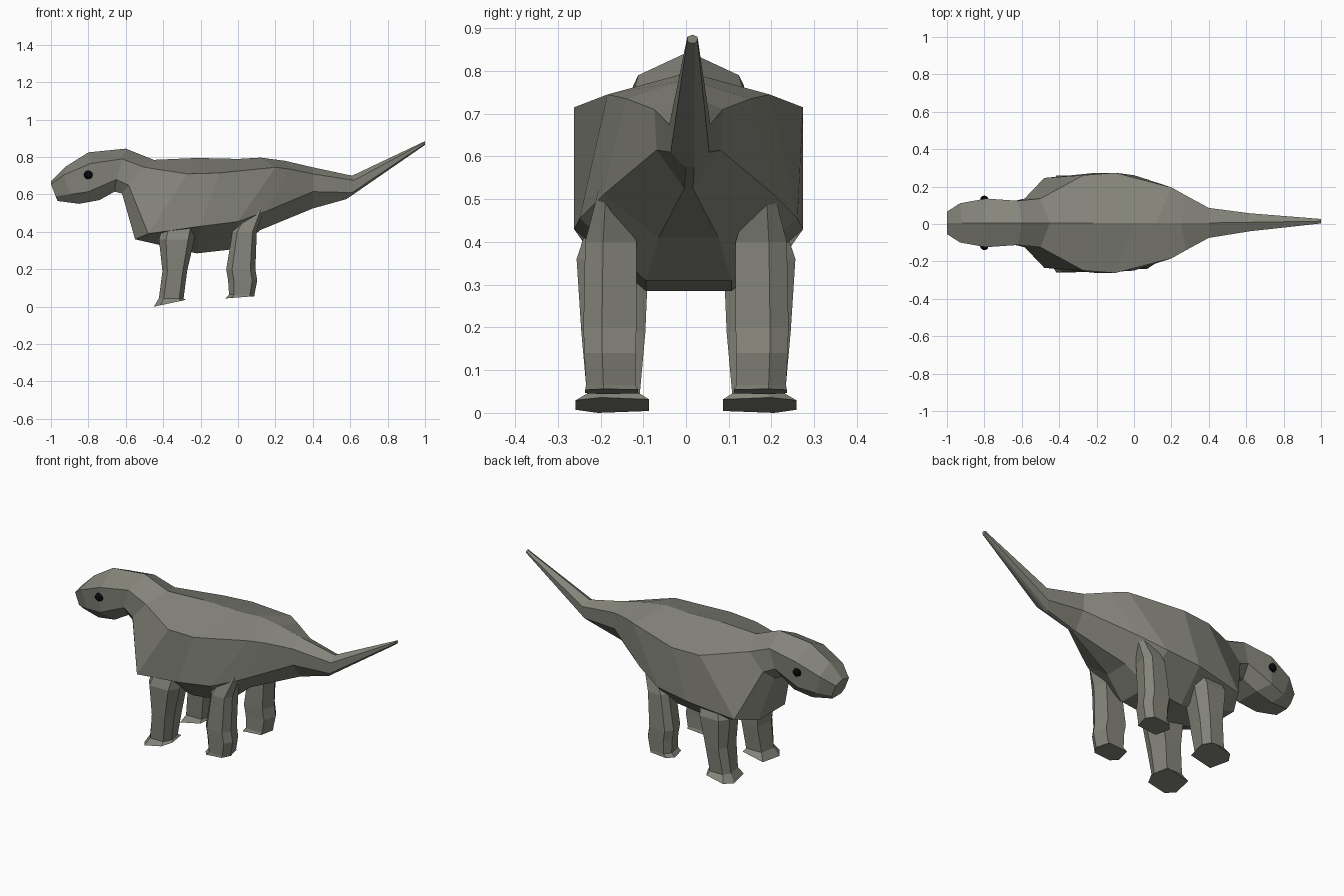
import bpy, bmesh, math

if "Cube" in bpy.data.objects:
    bpy.data.objects.remove(bpy.data.objects["Cube"])

Y0 = 0.006  # slight sideways offset of the spine

skin = bpy.data.materials.new("skin_grey")
skin.diffuse_color = (0.235, 0.235, 0.2, 1)
skin.use_nodes = True
skin.node_tree.nodes["Principled BSDF"].inputs["Base Color"].default_value = skin.diffuse_color
black = bpy.data.materials.new("eye_black")
black.diffuse_color = (0.002, 0.002, 0.002, 1)
black.use_nodes = True
black.node_tree.nodes["Principled BSDF"].inputs["Base Color"].default_value = black.diffuse_color


def loft(name, rings):
    """Skin a list of equal-length point rings and cap both ends."""
    bm = bmesh.new()
    loops = [[bm.verts.new(p) for p in ring] for ring in rings]
    n = len(loops[0])
    for a, b in zip(loops, loops[1:]):
        for i in range(n):
            j = (i + 1) % n
            bm.faces.new((a[i], a[j], b[j], b[i]))
    bm.faces.new(loops[0])
    bm.faces.new(loops[-1])
    bmesh.ops.recalc_face_normals(bm, faces=bm.faces)
    mesh = bpy.data.meshes.new(name)
    bm.to_mesh(mesh)
    bm.free()
    mesh.materials.append(skin)
    obj = bpy.data.objects.new(name, mesh)
    bpy.context.collection.objects.link(obj)
    return obj


# Body, snout to tail: ridge (x, z), shoulder, flank and belly (x, z, half width)
sections = [
    ((-1.0, .67), (-1.0, .655, .06), (-.975, .59, .06), (-.965, .565, .04)),
    ((-.92, .75), (-.93, .705, .105), (-.90, .60, .095), (-.85, .55, .06)),
    ((-.80, .825), (-.79, .765, .13), (-.80, .615, .12), (-.74, .57, .07)),
    ((-.60, .845), (-.62, .79, .118), (-.65, .68, .115), (-.66, .615, .06)),
    ((-.45, .785), (-.50, .745, .13), (-.585, .65, .13), (-.62, .605, .08)),
    ((-.22, .795), (-.27, .71, .255), (-.48, .39, .24), (-.55, .36, .12)),
    ((0, .79), (-.10, .715, .268), (-.20, .43, .268), (-.22, .285, .10)),
    ((.12, .797), (.20, .745, .19), (0, .455, .255), (0, .31, .10)),
    ((.25, .78), (.28, .735, .145), (.15, .51, .20), (.12, .41, .07)),
    ((.40, .745), (.40, .71, .08), (.40, .615, .075), (.40, .525, .01)),
    ((.61, .70), (.62, .675, .048), (.61, .61, .045), (.58, .575, .01)),
    ((1.0, .885), (1.0, .88, .012), (1.0, .872, .012), (1.0, .865, .006)),
]
rings = []
for (tx, tz), *sides in sections:
    yc = Y0 + max(0, tx - .4) * .015
    left = [(x, yc + w, z) for x, z, w in sides]
    right = [(x, yc - w, z) for x, z, w in reversed(sides)]
    rings.append([(tx, yc, tz)] + left + right)
loft("body", rings)

# Legs: rings of (z, centre x, half x, centre y, half y), six sided, foot flared
front_leg = [(.44, -.31, .09, .16, .07), (.36, -.328, .095, .172, .084),
             (.19, -.338, .066, .170, .075), (.045, -.357, .066, .170, .062),
             (.018, -.365, .085, .172, .086)]
hind_leg = [(.52, .09, .05, .18, .025), (.40, .035, .065, .176, .060),
            (.20, .015, .078, .178, .062), (.14, .025, .078, .178, .060),
            (.065, .02, .068, .176, .058), (.05, .01, .078, .174, .062)]
outline = [(-1, -.4), (-.6, -1), (.65, -1), (1, -.3), (.75, 1), (-.75, 1)]
for name, spec in (("front_leg", front_leg), ("hind_leg", hind_leg)):
    for side, label in ((1, "left"), (-1, "right")):
        leg = []
        for k, (z, cx, hx, cy, hy) in enumerate(spec):
            # sole slopes a little lengthwise
            tilt = 0 if k < len(spec) - 1 else (.018 if name == "front_leg" else .006)
            leg.append([(cx + u * hx, side * (cy - v * hy), z + tilt * u)
                        for u, v in outline])
        loft(f"{name}_{label}", leg)

# Eyes
for side, label in ((1, "left"), (-1, "right")):
    bpy.ops.mesh.primitive_uv_sphere_add(
        segments=10, ring_count=6, radius=.024,
        location=(-.8, Y0 + side * .122, .705), rotation=(math.pi / 2, 0, 0))
    eye = bpy.context.object
    eye.name = f"eye_{label}"
    eye.data.materials.append(black)
